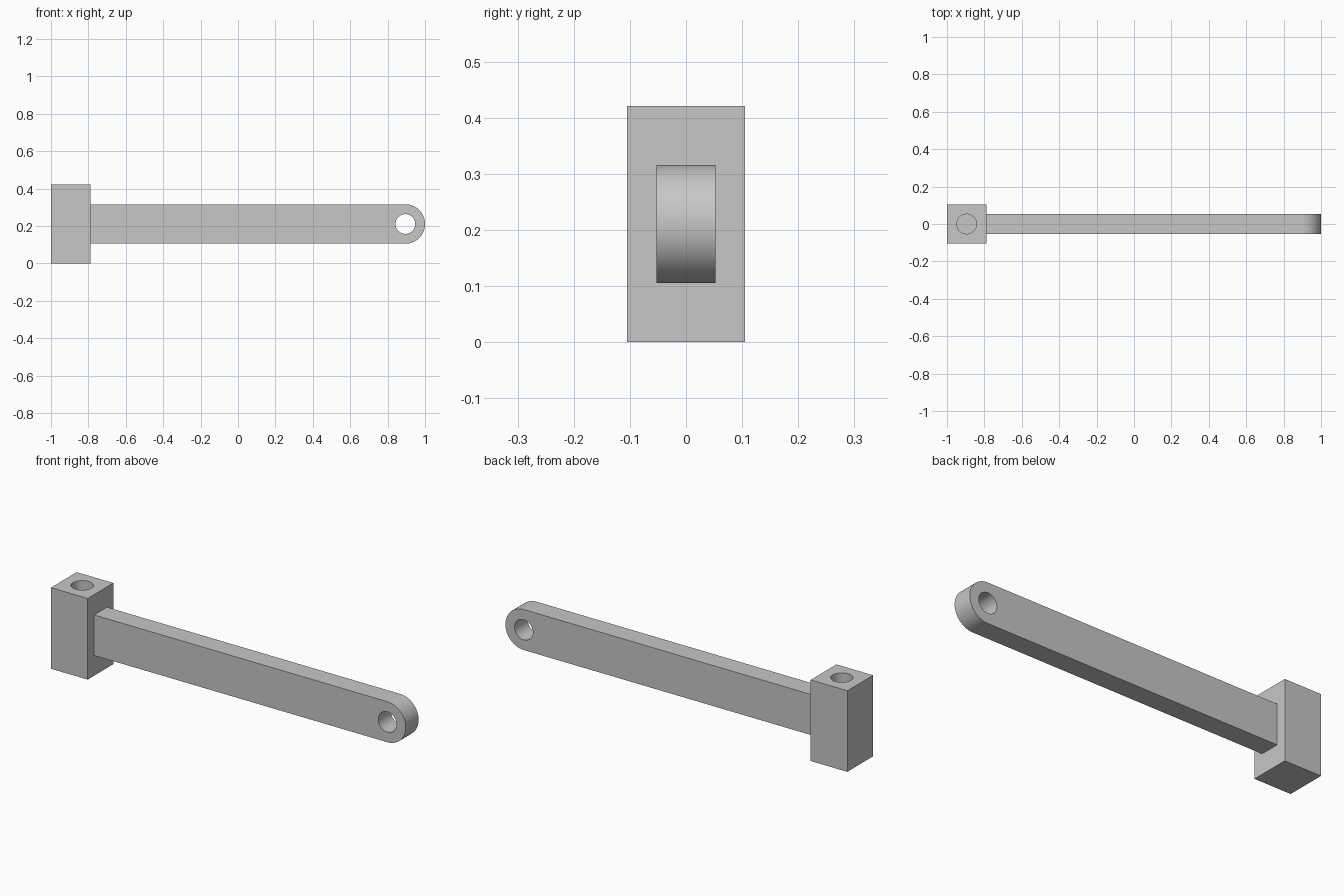
import bpy
import bmesh
import math

if "Cube" in bpy.data.objects:
    bpy.data.objects.remove(bpy.data.objects["Cube"], do_unlink=True)

U = 2 / 19            # design unit: the whole part is 19 units long
MID = 2 * U           # height of the arm's centre line
BLOCK_X = -1 + U      # centre of the end block
EYE_X = 1 - U         # centre of the rounded arm end

grey = bpy.data.materials.new("plain grey")
grey.use_nodes = True
grey.diffuse_color = (0.57, 0.57, 0.57, 1)
grey.node_tree.nodes["Principled BSDF"].inputs["Base Color"].default_value = (0.57, 0.57, 0.57, 1)


def cutter(location, depth, rotation=(0, 0, 0)):
    bpy.ops.mesh.primitive_cylinder_add(vertices=64, radius=U / 2, depth=depth,
                                        location=location, rotation=rotation)
    obj = bpy.context.object
    obj.name = "hole_cutter"
    obj.hide_render = True
    return obj


def drill(obj, tool):
    mod = obj.modifiers.new("hole", "BOOLEAN")
    mod.operation = "DIFFERENCE"
    mod.solver = "EXACT"
    mod.object = tool
    bpy.ops.object.select_all(action="DESELECT")
    bpy.context.view_layer.objects.active = obj
    obj.select_set(True)
    bpy.ops.object.modifier_apply(modifier=mod.name)
    bpy.data.objects.remove(tool, do_unlink=True)
    obj.data.materials.clear()
    obj.data.materials.append(grey)
    bpy.ops.object.shade_smooth_by_angle(angle=math.radians(30))


# End block with a blind hole in its top
bpy.ops.mesh.primitive_cube_add(size=1, location=(BLOCK_X, 0, MID))
block = bpy.context.object
block.name = "end_block"
block.scale = (2 * U, 2 * U, 4 * U)
bpy.ops.object.transform_apply(location=False, rotation=False, scale=True)
drill(block, cutter((BLOCK_X, 0, 4 * U), 4 * U))

# Arm: straight bar profile with a half-round end, extruded in depth
STEPS = 32
profile = [(BLOCK_X + U, MID + U), (BLOCK_X + U, MID - U)]
for i in range(STEPS + 1):
    a = -math.pi / 2 + math.pi * i / STEPS
    profile.append((EYE_X + U * math.cos(a), MID + U * math.sin(a)))

bm = bmesh.new()
face = bm.faces.new([bm.verts.new((x, -U / 2, z)) for x, z in profile])
extruded = bmesh.ops.extrude_face_region(bm, geom=[face])["geom"]
bmesh.ops.translate(bm, vec=(0, U, 0),
                    verts=[g for g in extruded if isinstance(g, bmesh.types.BMVert)])
bmesh.ops.recalc_face_normals(bm, faces=bm.faces)
mesh = bpy.data.meshes.new("arm")
bm.to_mesh(mesh)
bm.free()
arm = bpy.data.objects.new("arm", mesh)
bpy.context.collection.objects.link(arm)

# Through hole in the rounded end
drill(arm, cutter((EYE_X, 0, MID), 4 * U, (math.pi / 2, 0, 0)))
